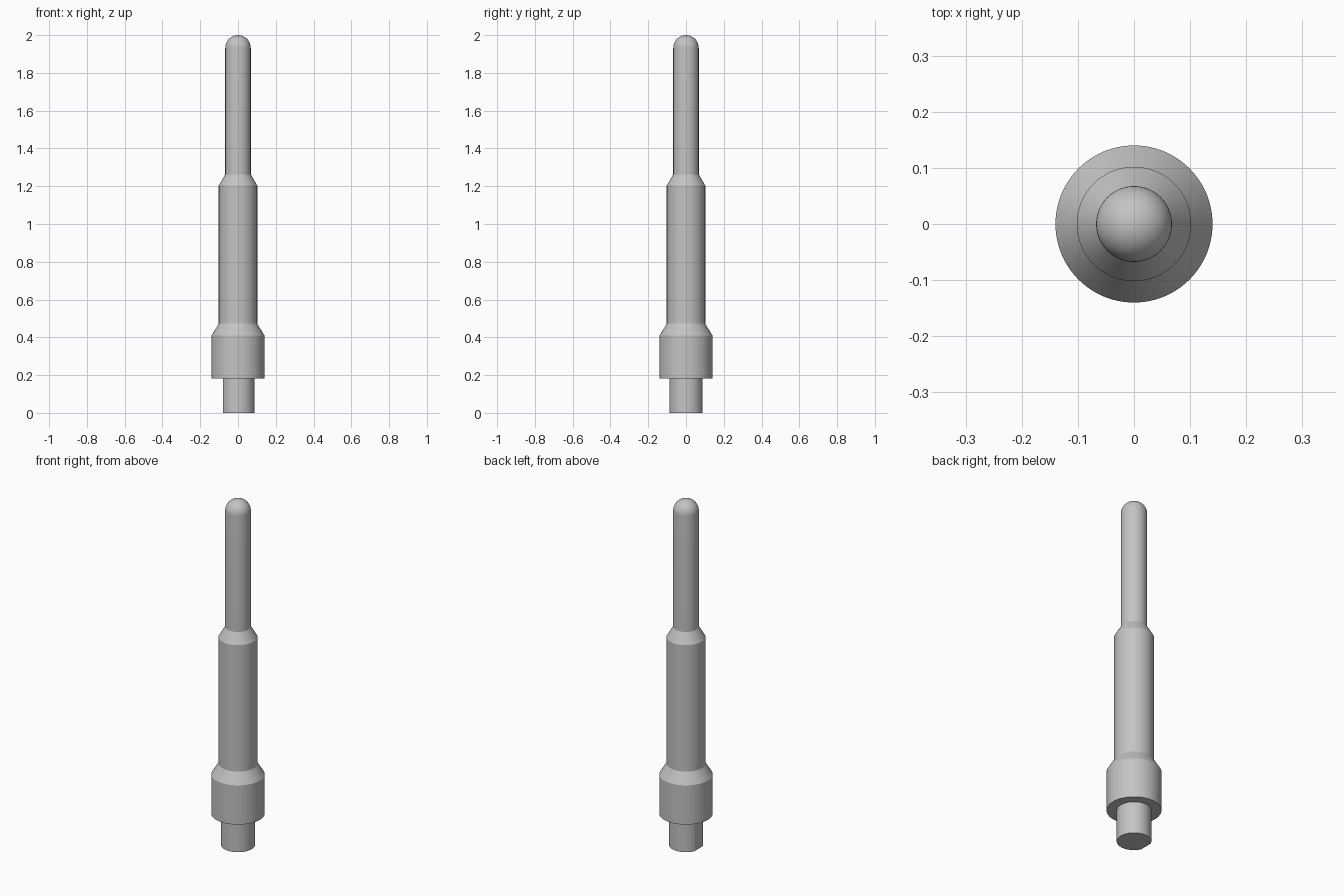
import bpy
import bmesh
import math
from mathutils import Matrix, Vector

SEGMENTS = 96

cube = bpy.data.objects.get("Cube")
if cube:
    bpy.data.objects.remove(cube, do_unlink=True)

# Single metal colour
metal = bpy.data.materials.new("satin grey metal")
metal.use_nodes = True
grey = (0.55, 0.55, 0.55, 1.0)
metal.diffuse_color = grey
metal.node_tree.nodes["Principled BSDF"].inputs["Base Color"].default_value = grey


def finish(name, bm):
    """Turn a bmesh into a shaded, coloured object."""
    bmesh.ops.recalc_face_normals(bm, faces=bm.faces)
    mesh = bpy.data.meshes.new(name)
    bm.to_mesh(mesh)
    bm.free()
    mesh.materials.append(metal)
    obj = bpy.data.objects.new(name, mesh)
    bpy.context.collection.objects.link(obj)
    bpy.ops.object.select_all(action="DESELECT")
    obj.select_set(True)
    bpy.context.view_layer.objects.active = obj
    bpy.ops.object.shade_smooth_by_angle(angle=math.radians(25))
    return obj


def lathe(name, profile):
    """Spin (radius, height) points around the z axis."""
    bm = bmesh.new()
    verts = [bm.verts.new((r, 0, z)) for r, z in profile]
    edges = [bm.edges.new(pair) for pair in zip(verts, verts[1:])]
    bmesh.ops.spin(bm, geom=verts + edges, cent=(0, 0, 0), axis=(0, 0, 1),
                   angle=math.tau, steps=SEGMENTS, use_merge=True)
    bmesh.ops.remove_doubles(bm, verts=bm.verts, dist=1e-5)
    return finish(name, bm)


# Stepped pin: collar, shoulder, body, shoulder, slim rod and round tip
rod_radius, top = 0.0675, 2.0
tip_steps = 14
tip = []
for i in range(tip_steps + 1):
    a = math.pi / 2 * i / tip_steps
    r = rod_radius * math.cos(a) if i < tip_steps else 0
    tip.append((r, top - rod_radius + rod_radius * math.sin(a)))

lathe("stepped_pin", [(0, 0.183), (0.14, 0.183), (0.14, 0.41),
                      (0.102, 0.472), (0.102, 1.203),
                      (rod_radius, 1.263)] + tip)

# Mounting stub with one flat cut along its -x side
stub_radius, stub_height, flat_x = 0.0885, 0.184, -0.08
bm = bmesh.new()
bmesh.ops.create_cone(bm, cap_ends=True, segments=SEGMENTS,
                      radius1=stub_radius, radius2=stub_radius,
                      depth=stub_height,
                      matrix=Matrix.Translation((0, 0, stub_height / 2)))
cut = bmesh.ops.bisect_plane(bm, geom=bm.verts[:] + bm.edges[:] + bm.faces[:],
                             plane_co=Vector((flat_x, 0, 0)),
                             plane_no=Vector((-1, 0, 0)), clear_outer=True)
rim = [e for e in cut["geom_cut"] if isinstance(e, bmesh.types.BMEdge)]
bmesh.ops.holes_fill(bm, edges=[e for e in bm.edges if e.is_boundary], sides=0)
stub = finish("mounting_stub", bm)

# Keep the edges of the flat crisp
for poly in stub.data.polygons:
    if poly.normal.x < -0.999 or abs(poly.normal.z) > 0.9:
        poly.use_smooth = False
